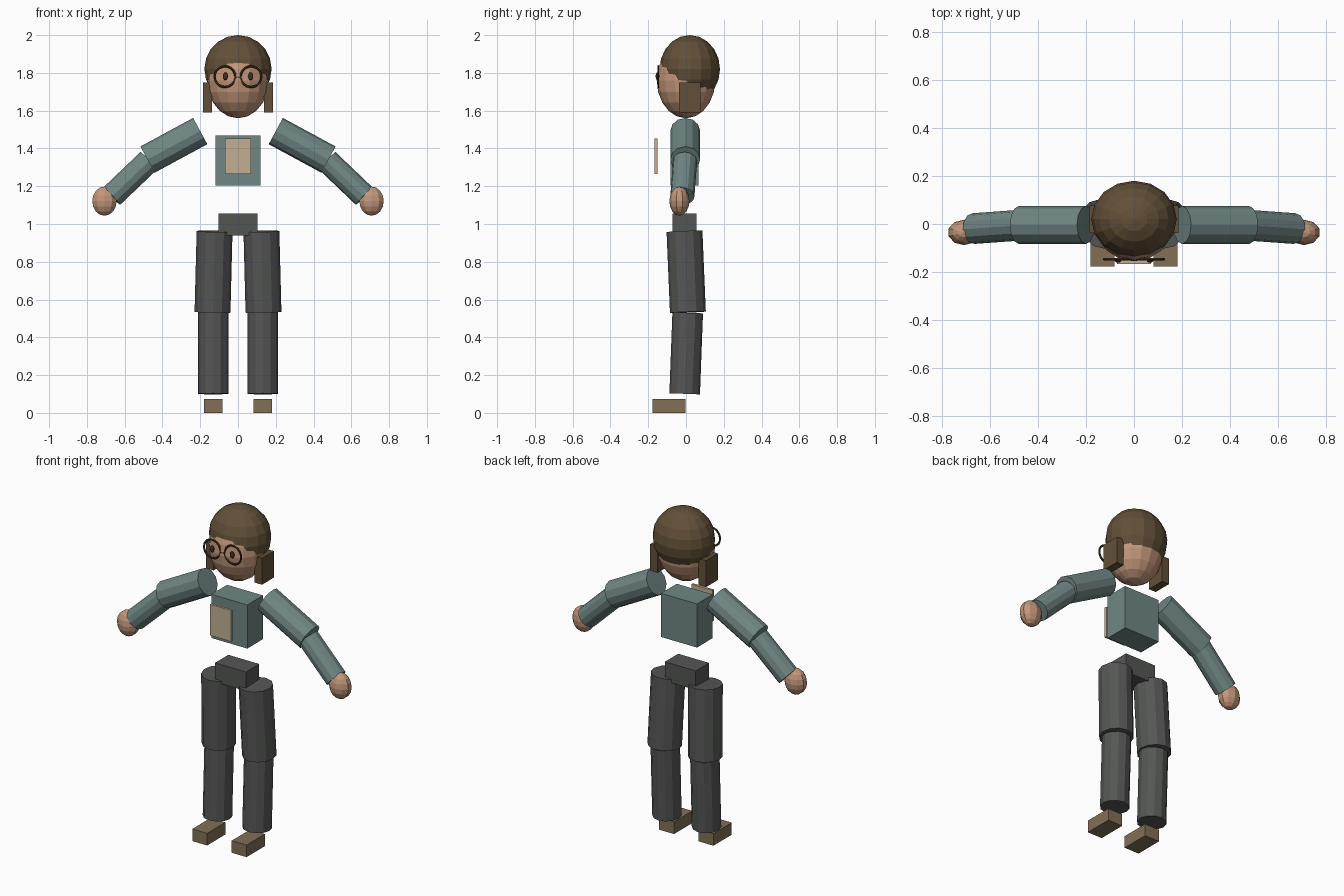
import bpy
from mathutils import Vector

if "Cube" in bpy.data.objects:
    bpy.data.objects.remove(bpy.data.objects["Cube"])


def colour(name, r, g, b):
    m = bpy.data.materials.new(name)
    lin = [((c / 255 + 0.055) / 1.055) ** 2.4 for c in (r, g, b)]
    m.diffuse_color = (*lin, 1)
    m.use_nodes = True
    m.node_tree.nodes["Principled BSDF"].inputs["Base Color"].default_value = m.diffuse_color
    return m


SKIN = colour("skin", 194, 150, 122)
HAIR = colour("brown_hair", 98, 80, 56)
SHIRT = colour("teal_shirt", 112, 135, 133)
PANEL = colour("tan_panel", 194, 175, 148)
TROUSERS = colour("charcoal_trousers", 84, 86, 84)
SHOES = colour("brown_shoes", 130, 111, 86)
FRAME = colour("dark_brown", 66, 50, 34)


def finish(name, mat):
    o = bpy.context.object
    o.name = name
    o.data.materials.append(mat)
    return o


def box(name, lo, hi, mat):
    lo, hi = Vector(lo), Vector(hi)
    bpy.ops.mesh.primitive_cube_add(size=1, location=(lo + hi) / 2)
    o = finish(name, mat)
    o.scale = hi - lo
    return o


def ball(name, centre, radii, mat, seg=16, rings=10):
    bpy.ops.mesh.primitive_uv_sphere_add(segments=seg, ring_count=rings,
                                         radius=1, location=centre)
    o = finish(name, mat)
    o.scale = radii
    return o


def limb(name, a, b, r, mat, sides=12):
    a, b = Vector(a), Vector(b)
    bpy.ops.mesh.primitive_cylinder_add(vertices=sides, radius=r,
                                        depth=(b - a).length, location=(a + b) / 2)
    o = finish(name, mat)
    o.rotation_mode = 'QUATERNION'
    o.rotation_quaternion = (b - a).to_track_quat('Z', 'Y')
    return o


# head: the hair shell is set up and back from the face
ball("face", (0, 0, 1.76), (0.163, 0.155, 0.2), SKIN)
ball("hair", (0, 0.02, 1.82), (0.178, 0.16, 0.18), HAIR)

# body
box("torso", (-0.12, -0.083, 1.205), (0.12, 0.067, 1.468), SHIRT)
box("chest_panel", (-0.07, -0.166, 1.265), (0.07, -0.152, 1.453), PANEL)
box("pelvis", (-0.103, -0.072, 0.94), (0.103, 0.055, 1.055), TROUSERS)
limb("glasses_bridge", (-0.013, -0.147, 1.777), (0.013, -0.147, 1.777), 0.006, FRAME, 8)

# paired parts
for side, s in (("left", 1), ("right", -1)):
    # hair locks, eyes and glasses
    x = sorted((s * 0.137, s * 0.186))
    box(side + "_hair_lock", (x[0], -0.037, 1.59), (x[1], 0.076, 1.75), HAIR)
    ball(side + "_eye", (s * 0.067, -0.151, 1.782), (0.014, 0.01, 0.021), FRAME, 10, 6)
    bpy.ops.mesh.primitive_torus_add(location=(s * 0.069, -0.147, 1.78),
                                     rotation=(1.5708, 0, 0), major_radius=0.055,
                                     minor_radius=0.006, major_segments=20,
                                     minor_segments=6)
    finish(side + "_glasses_rim", FRAME)
    # arm
    limb(side + "_upper_arm", (s * 0.2, -0.004, 1.492), (s * 0.479, -0.004, 1.341), 0.079, SHIRT)
    limb(side + "_forearm", (s * 0.472, -0.005, 1.335), (s * 0.668, -0.019, 1.148), 0.064, SHIRT)
    ball(side + "_hand", (s * 0.707, -0.035, 1.121), (0.068, 0.053, 0.077), SKIN, 10, 8)
    # leg
    limb(side + "_thigh", (s * 0.124, -0.008, 0.961), (s * 0.135, 0.01, 0.533), 0.095, TROUSERS)
    limb(side + "_shin", (s * 0.132, 0.009, 0.53), (s * 0.132, -0.007, 0.101), 0.081, TROUSERS)
    x = sorted((s * 0.082, s * 0.181))
    box(side + "_shoe", (x[0], -0.177, 0), (x[1], -0.003, 0.073), SHOES)
